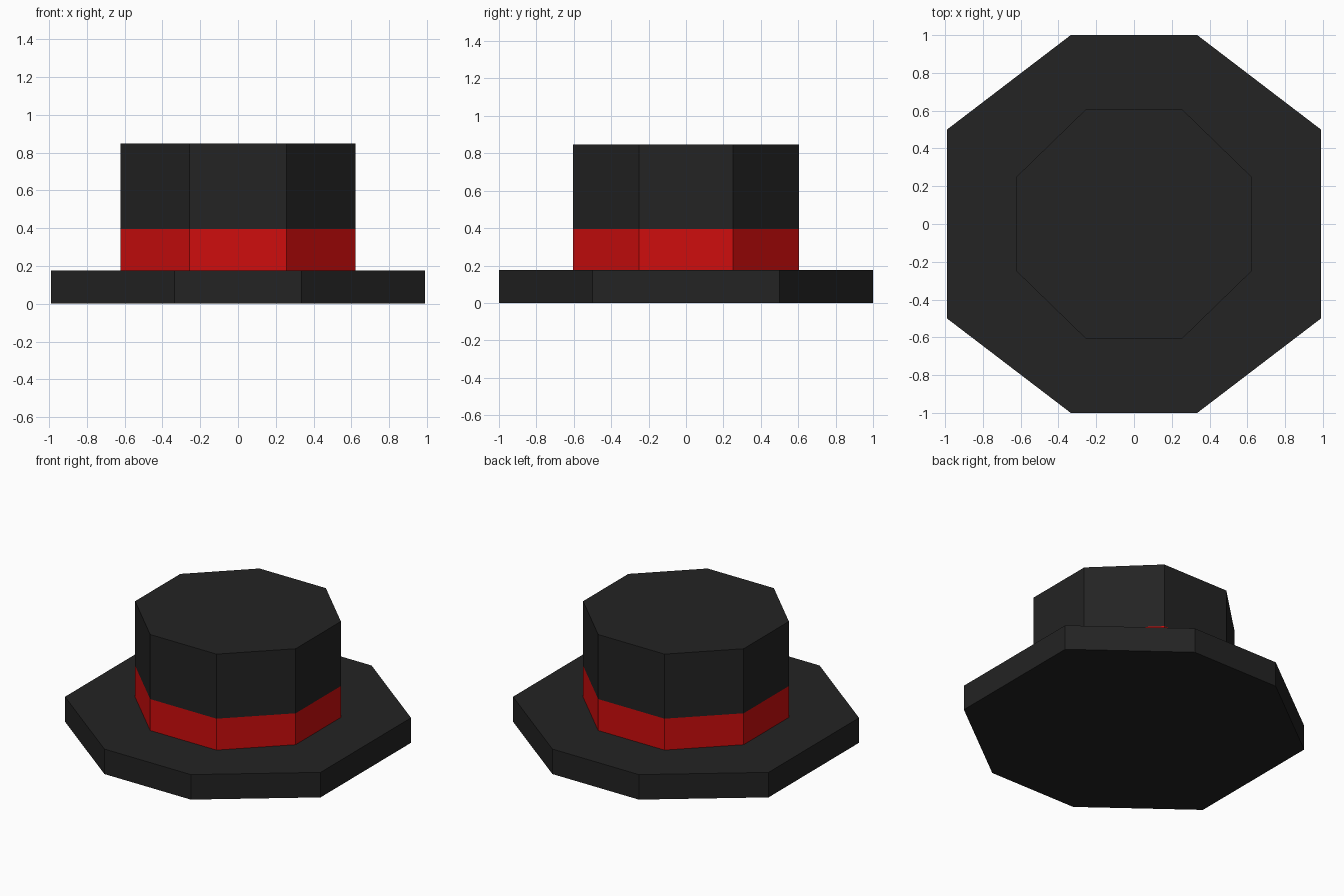
import bpy
import bmesh

cube = bpy.data.objects.get("Cube")
if cube:
    bpy.data.objects.remove(cube, do_unlink=True)


def make_material(name, rgb):
    mat = bpy.data.materials.new(name)
    mat.use_nodes = True
    color = (*rgb, 1.0)
    mat.diffuse_color = color
    mat.node_tree.nodes["Principled BSDF"].inputs["Base Color"].default_value = color
    return mat


def octagon(half_x, half_y, flat_x, flat_y):
    """Eight-sided outline, counter-clockwise, mirrored over both axes."""
    quarter = [(half_x, flat_y), (flat_x, half_y)]
    half = quarter + [(-x, y) for x, y in reversed(quarter)]
    return half + [(-x, -y) for x, y in half]


def prism(name, outline, levels, materials):
    """Closed prism through the levels; each storey takes the next material."""
    bm = bmesh.new()
    rings = [[bm.verts.new((x, y, z)) for x, y in outline] for z in levels]
    count = len(outline)
    for storey, (low, high) in enumerate(zip(rings, rings[1:])):
        for i in range(count):
            j = (i + 1) % count
            face = bm.faces.new((low[i], low[j], high[j], high[i]))
            face.material_index = storey
    bm.faces.new(rings[0][::-1])
    bm.faces.new(rings[-1]).material_index = len(materials) - 1
    mesh = bpy.data.meshes.new(name)
    bm.to_mesh(mesh)
    bm.free()
    for mat in materials:
        mesh.materials.append(mat)
    obj = bpy.data.objects.new(name, mesh)
    bpy.context.collection.objects.link(obj)
    return obj


black = make_material("black_felt", (0.0168, 0.0168, 0.0168))
red = make_material("red_ribbon", (0.62, 0.004, 0.004))

# Wide flat brim
prism("brim", octagon(0.99, 1.0, 0.335, 0.5), (0, 0.175), [black])

# Crown with the ribbon as its lower storey
prism("crown", octagon(0.622, 0.605, 0.257, 0.25), (0.175, 0.395, 0.847), [red, black])
